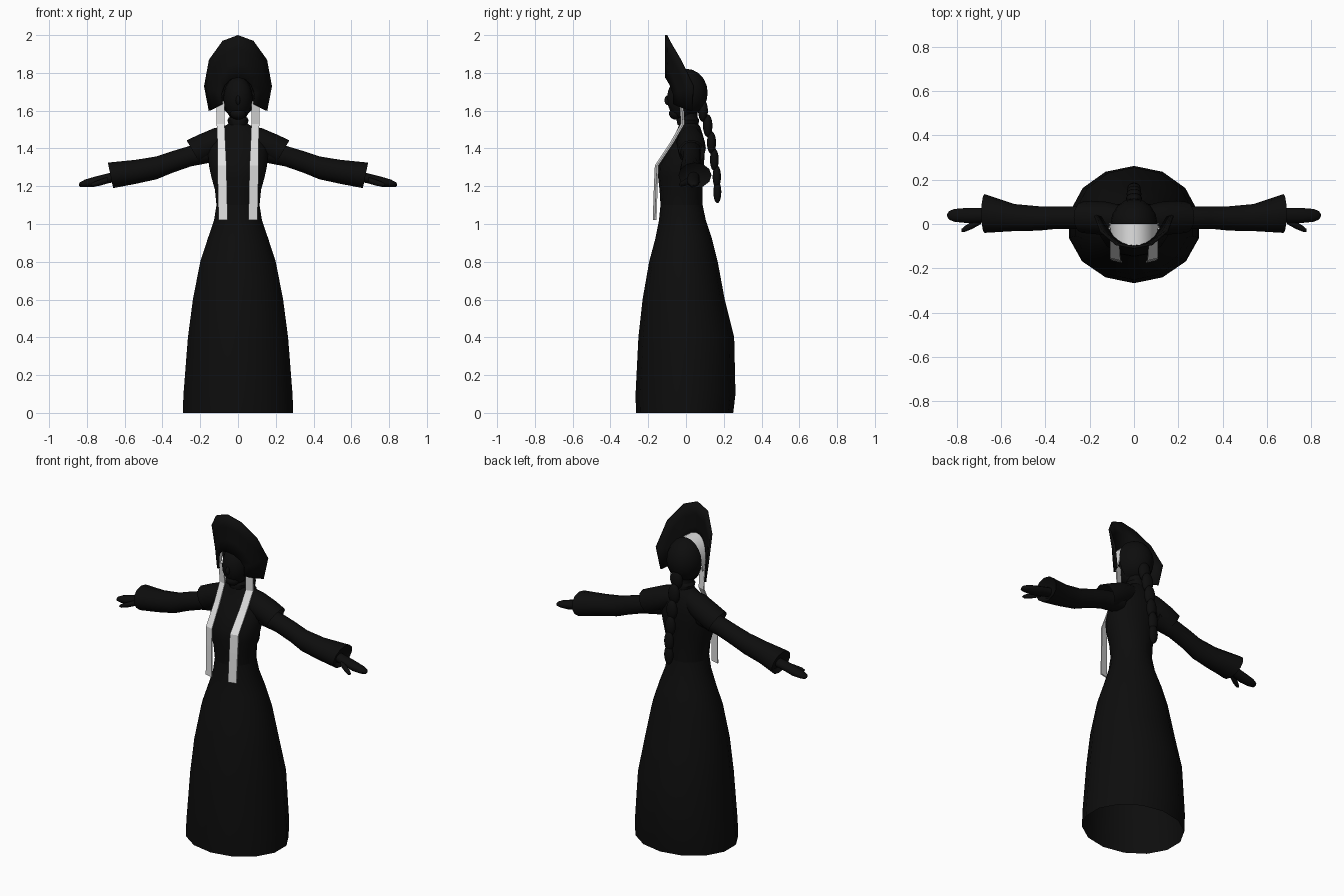
import bpy, bmesh, math
from mathutils import Vector

cube = bpy.data.objects.get("Cube")
if cube:
    bpy.data.objects.remove(cube, do_unlink=True)


def material(name, value):
    m = bpy.data.materials.new(name)
    m.use_nodes = True
    m.diffuse_color = (value, value, value, 1)
    m.node_tree.nodes["Principled BSDF"].inputs["Base Color"].default_value = (value, value, value, 1)
    return m


BLACK = material("black", 0.004)
WHITE = material("white", 0.75)


def finish(name, bm, mat, smooth=True):
    bmesh.ops.recalc_face_normals(bm, faces=bm.faces)
    me = bpy.data.meshes.new(name)
    bm.to_mesh(me)
    bm.free()
    ob = bpy.data.objects.new(name, me)
    bpy.context.scene.collection.objects.link(ob)
    me.materials.append(mat)
    if smooth:
        bpy.ops.object.select_all(action="DESELECT")
        ob.select_set(True)
        bpy.context.view_layer.objects.active = ob
        bpy.ops.object.shade_smooth_by_angle(angle=math.radians(40))
    return ob


def loft(name, rings, mat, closed=True, caps=(False, False), smooth=True):
    """Skin a list of point rings."""
    bm = bmesh.new()
    rows = [[bm.verts.new(p) for p in ring] for ring in rings]
    n = len(rows[0])
    for a, b in zip(rows, rows[1:]):
        for i in range(n if closed else n - 1):
            j = (i + 1) % n
            bm.faces.new((a[i], a[j], b[j], b[i]))
    for use, row in zip(caps, (rows[0], rows[-1])):
        if use:
            bm.faces.new(row)
    return finish(name, bm, mat, smooth)


def angles(n):
    return [2 * math.pi * i / n for i in range(n)]


def upright(z, rx, front, back, n=14):
    cy, ry = (front + back) / 2, (back - front) / 2
    return [(rx * math.sin(a), cy + ry * math.cos(a), z) for a in angles(n)]


def sideways(side, x, zlo, zhi, ylo, yhi, tilt=0.0, n=12):
    return [(side * (x + tilt * math.sin(a)),
             (ylo + yhi) / 2 + (yhi - ylo) / 2 * math.cos(a),
             (zlo + zhi) / 2 + (zhi - zlo) / 2 * math.sin(a)) for a in angles(n)]


def ellipsoid(name, centre, radii, mat, keep_back=False):
    bm = bmesh.new()
    bmesh.ops.create_uvsphere(bm, u_segments=16, v_segments=10, radius=1)
    for v in bm.verts:
        v.co = Vector([c + r * k for c, r, k in zip(centre, radii, v.co)])
    if keep_back:
        cut = bmesh.ops.bisect_plane(bm, geom=bm.verts[:] + bm.edges[:] + bm.faces[:],
                                     plane_co=(0, 0, 0), plane_no=(0, -1, 0), clear_outer=True)
        rim = [e for e in cut["geom_cut"] if isinstance(e, bmesh.types.BMEdge)]
        bmesh.ops.edgeloop_fill(bm, edges=rim)
    return finish(name, bm, mat)


# Long skirt, open at the hem
loft("skirt", [upright(*r) for r in (
    (0.0, 0.30, -0.265, 0.25), (0.1, 0.296, -0.267, 0.262), (0.4, 0.272, -0.252, 0.255),
    (0.6, 0.245, -0.23, 0.205), (0.8, 0.205, -0.195, 0.168), (0.92, 0.165, -0.163, 0.138),
    (1.02, 0.13, -0.143, 0.105), (1.1, 0.117, -0.135, 0.088))], BLACK)

# Bodice, neck and collar
loft("bodice", [upright(*r) for r in (
    (1.1, 0.117, -0.135, 0.088), (1.18, 0.125, -0.14, 0.088), (1.25, 0.145, -0.148, 0.09),
    (1.31, 0.158, -0.145, 0.095), (1.4, 0.165, -0.10, 0.10), (1.47, 0.14, -0.06, 0.09),
    (1.515, 0.075, -0.04, 0.075), (1.535, 0.048, -0.035, 0.06), (1.6, 0.045, -0.035, 0.06))],
    BLACK, caps=(False, True))
loft("collar", [upright(*r) for r in (
    (1.525, 0.05, -0.045, 0.065), (1.55, 0.058, -0.05, 0.07), (1.565, 0.05, -0.042, 0.062))], BLACK)

# Face, nose and hair
ellipsoid("face", (0, -0.015, 1.665), (0.078, 0.085, 0.115), BLACK)
ellipsoid("chin", (0, -0.055, 1.585), (0.042, 0.035, 0.032), BLACK)
ellipsoid("nose", (0, -0.098, 1.655), (0.012, 0.016, 0.025), BLACK)
ellipsoid("hair", (0, 0.0, 1.695), (0.106, 0.115, 0.127), BLACK, keep_back=True)

# Braid: a tapering plait of overlapping tufts
path = [(0.09, 1.60), (0.115, 1.52), (0.135, 1.43), (0.15, 1.34), (0.163, 1.25), (0.166, 1.17)]
for i, (y, z) in enumerate(path):
    ellipsoid(f"braid_tuft_{i + 1}", (0, y, z), (0.038 - 0.002 * i, 0.026 - 0.001 * i, 0.06), BLACK)


# Tall headdress, curved back toward its wings
def dress_y(x, z):
    return -0.105 + (3.3 + (1.87 - z) * 10) * x * x


half_outer = [(0.15, 1.60), (0.175, 1.73), (0.15, 1.87), (0.08, 1.97)]
half_inner = [(0.085, 1.635), (0.088, 1.69), (0.07, 1.735), (0.04, 1.765)]


def arch(half, top):
    return half + [(0, top)] + [(-x, z) for x, z in reversed(half)]


outer, inner = arch(half_outer, 2.0), arch(half_inner, 1.775)
rows = []
for t in (0, 0.33, 0.67, 1):
    row = []
    for (xo, zo), (xi, zi) in zip(outer, inner):
        x, z = xo + (xi - xo) * t, zo + (zi - zo) * t
        row.append((x, dress_y(x, z), z))
    rows.append(row)
headdress = loft("headdress", rows, BLACK, closed=False)
thick = headdress.modifiers.new("thickness", "SOLIDIFY")
thick.thickness = 0.012
thick.offset = 0

# White band between headdress and hair
back_arc, front_arc = [], []
for i in range(13):
    a = math.pi * i / 12
    x, z = 0.112 * math.cos(a), 1.645 + 0.17 * math.sin(a)
    back_arc.append((x, 0.004, z))
    front_arc.append((x * 0.97, min(dress_y(x, z) + 0.008, -0.005), z))
loft("head_band", [back_arc, front_arc], WHITE, closed=False)

# Mirrored parts
for side, word in ((1, "left"), (-1, "right")):
    # Ribbon hanging from the headdress over the chest
    rings = []
    for x, y, z in ((0.094, -0.025, 1.65), (0.092, -0.018, 1.53), (0.088, -0.075, 1.43),
                    (0.085, -0.155, 1.31), (0.083, -0.16, 1.2), (0.079, -0.166, 1.02)):
        w = 0.021 if z > 1.4 else 0.024
        rings.append([(side * (x + dx * w), y + dy * 0.004 + dx * 0.006, z)
                      for dx, dy in ((-1, -1), (1, -1), (1, 1), (-1, 1))])
    loft(word + "_ribbon", rings, WHITE, caps=(True, True), smooth=False)

    # Flared shoulder cap
    loft(word + "_shoulder_cap", [sideways(side, *r) for r in (
        (0.04, 1.41, 1.525, -0.035, 0.08, 0.01), (0.12, 1.36, 1.506, -0.05, 0.1, 0.01),
        (0.19, 1.33, 1.472, -0.045, 0.105, 0.02), (0.235, 1.315, 1.443, -0.04, 0.10, 0.037))], BLACK)

    # Sleeve widening into a cuff, with the opening turned in
    loft(word + "_sleeve", [sideways(side, *r) for r in (
        (0.12, 1.33, 1.44, -0.035, 0.08), (0.25, 1.305, 1.415, -0.022, 0.08),
        (0.35, 1.27, 1.385, -0.022, 0.08), (0.43, 1.237, 1.358, -0.03, 0.08),
        (0.54, 1.213, 1.34, -0.032, 0.09), (0.675, 1.19, 1.325, -0.04, 0.135, 0.014),
        (0.655, 1.215, 1.295, -0.01, 0.10, 0.01))], BLACK, caps=(True, True))

    # Hand and thumb
    loft(word + "_hand", [sideways(side, *r) for r in (
        (0.64, 1.225, 1.28, 0.012, 0.07), (0.70, 1.213, 1.265, 0.005, 0.072),
        (0.76, 1.197, 1.25, 0.005, 0.072), (0.81, 1.195, 1.235, 0.01, 0.068),
        (0.835, 1.197, 1.222, 0.02, 0.058), (0.843, 1.205, 1.212, 0.034, 0.045))],
        BLACK, caps=(True, True))
    loft(word + "_thumb", [sideways(side, *r) for r in (
        (0.69, 1.215, 1.25, 0.0, 0.035), (0.73, 1.203, 1.235, -0.022, 0.012),
        (0.765, 1.197, 1.222, -0.036, -0.01), (0.778, 1.202, 1.212, -0.035, -0.022))],
        BLACK, caps=(True, True))
